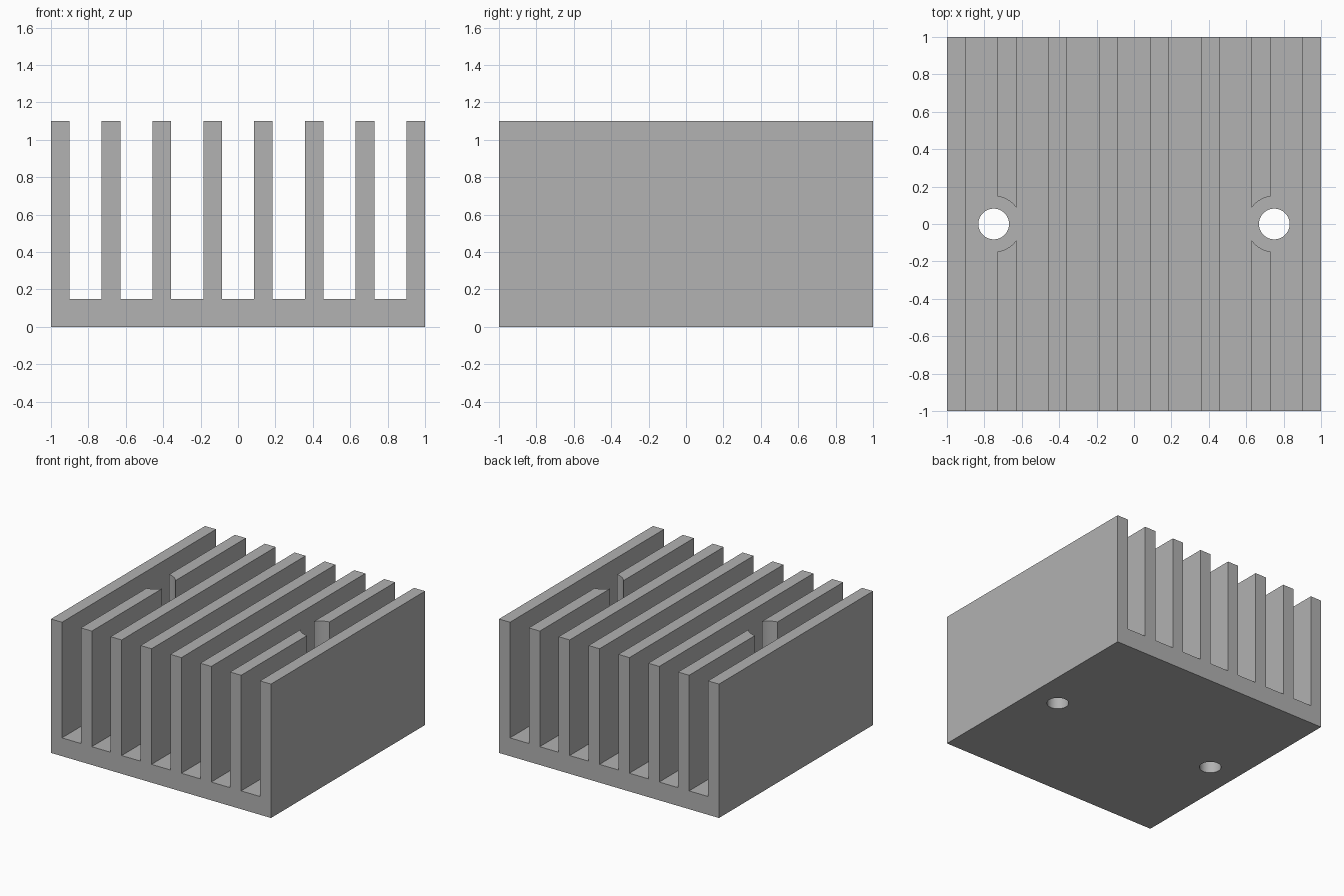
import bpy
import bmesh
import math

cube = bpy.data.objects.get("Cube")
if cube:
    bpy.data.objects.remove(cube, do_unlink=True)

FINS, FIN_W = 8, 0.1
BASE_H, TOP = 0.15, 1.1
PITCH = (2 - FIN_W) / (FINS - 1)

metal = bpy.data.materials.new("grey metal")
metal.use_nodes = True
grey = (0.445, 0.445, 0.445, 1)
metal.diffuse_color = grey
metal.node_tree.nodes["Principled BSDF"].inputs["Base Color"].default_value = grey


def extruded(name, outline, direction):
    """Solid made by sweeping a closed outline along a direction."""
    bm = bmesh.new()
    face = bm.faces.new([bm.verts.new(p) for p in outline])
    swept = bmesh.ops.extrude_face_region(bm, geom=[face])["geom"]
    bmesh.ops.translate(bm, vec=direction,
                        verts=[v for v in swept if isinstance(v, bmesh.types.BMVert)])
    bmesh.ops.recalc_face_normals(bm, faces=bm.faces)
    mesh = bpy.data.meshes.new(name)
    bm.to_mesh(mesh)
    bm.free()
    mesh.materials.append(metal)
    obj = bpy.data.objects.new(name, mesh)
    bpy.context.collection.objects.link(obj)
    return obj


def cut_cylinder(target, x, radius, z0, z1):
    """Cut a vertical round hole through the target."""
    ring = [(x + radius * math.cos(a), radius * math.sin(a), z0)
            for a in (math.tau * i / 64 for i in range(64))]
    cutter = extruded("hole_cutter", ring, (0, 0, z1 - z0))
    cutter.hide_render = True
    mod = target.modifiers.new("hole", 'BOOLEAN')
    mod.operation, mod.solver, mod.object = 'DIFFERENCE', 'EXACT', cutter
    bpy.ops.object.modifier_apply(modifier=mod.name)
    bpy.data.objects.remove(cutter, do_unlink=True)


# Comb-shaped cross-section: base plate with upright fins
profile = [(-1, -1, 0)]
for i in range(FINS):
    x0 = -1 + i * PITCH
    x1 = x0 + FIN_W
    if i:
        profile.append((x0, -1, BASE_H))
    profile += [(x0, -1, TOP), (x1, -1, TOP)]
    if i < FINS - 1:
        profile.append((x1, -1, BASE_H))
profile.append((1, -1, 0))
heat_sink = extruded("heat_sink", profile, (0, 2, 0))

bpy.ops.object.select_all(action='DESELECT')
heat_sink.select_set(True)
bpy.context.view_layer.objects.active = heat_sink

# Screw clearance through the fins and screw hole through the base, each side
for x in (-0.75, 0.75):
    cut_cylinder(heat_sink, x, 0.149, BASE_H, TOP + 0.1)
    cut_cylinder(heat_sink, x, 0.082, -0.1, BASE_H + 0.1)

bpy.ops.object.shade_smooth_by_angle(angle=math.radians(30))
